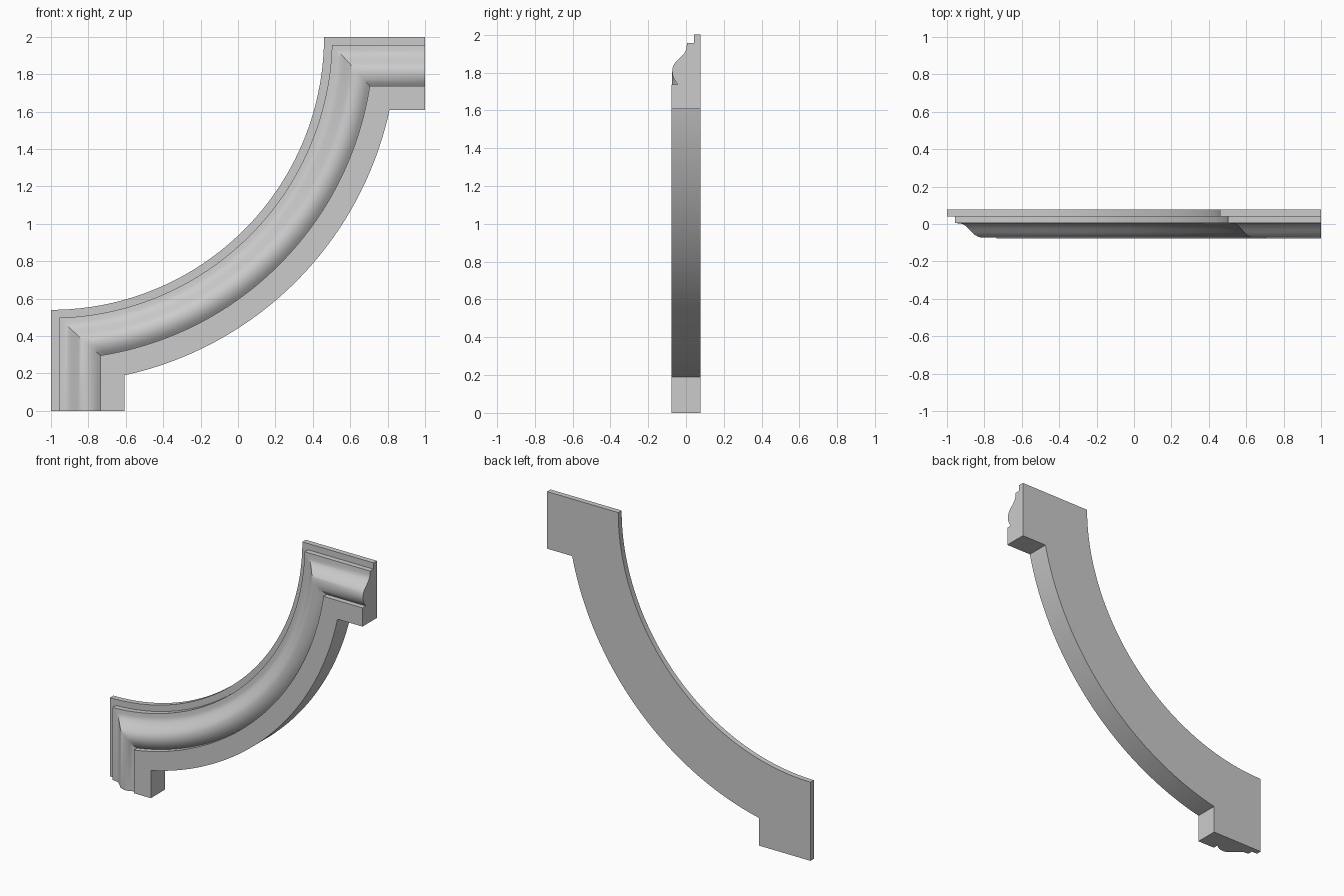
import bpy, bmesh, math

if "Cube" in bpy.data.objects:
    bpy.data.objects.remove(bpy.data.objects["Cube"])

R = 1.46        # radius of the upper edge, centred on (-1, 2)
SEG = 64        # segments along the arc

# Moulding cross-section: (inset from outer edge, y)
profile = [
    (0, 0.078), (0, 0.041), (0.043, 0.041), (0.043, 0.005),
    (0.07, 0.003), (0.082, 0.0), (0.094, -0.006), (0.108, -0.017),
    (0.122, -0.031), (0.136, -0.046), (0.15, -0.059), (0.164, -0.067),
    (0.18, -0.072), (0.198, -0.073), (0.212, -0.071), (0.228, -0.066),
    (0.245, -0.057), (0.264, -0.042),
    (0.264, -0.078), (0.392, -0.078), (0.392, 0.078),
]


def rail(d, y):
    """Path of one profile point: short leg, concentric arc, short leg, mitred."""
    r = R + d
    a = math.asin(d / r)
    pts = [(-1 + d, y, 0)]
    for i in range(SEG + 1):
        t = a + (math.pi / 2 - 2 * a) * i / SEG
        pts.append((-1 + r * math.sin(t), y, 2 - r * math.cos(t)))
    pts.append((1, y, 2 - d))
    return pts


# Sweep the cross-section along the path
bm = bmesh.new()
rails = [[bm.verts.new(p) for p in rail(d, y)] for d, y in profile]
n = len(rails)
for k in range(n):
    a, b = rails[k], rails[(k + 1) % n]
    for i in range(len(a) - 1):
        bm.faces.new((a[i], a[i + 1], b[i + 1], b[i]))
# End caps
bm.faces.new([r[0] for r in rails])
bm.faces.new([r[-1] for r in reversed(rails)])
bmesh.ops.recalc_face_normals(bm, faces=bm.faces)

mesh = bpy.data.meshes.new("corner_moulding")
bm.to_mesh(mesh)
bm.free()
obj = bpy.data.objects.new("corner_moulding", mesh)
bpy.context.collection.objects.link(obj)
bpy.context.view_layer.objects.active = obj
obj.select_set(True)
bpy.ops.object.shade_smooth_by_angle(angle=math.radians(30))
